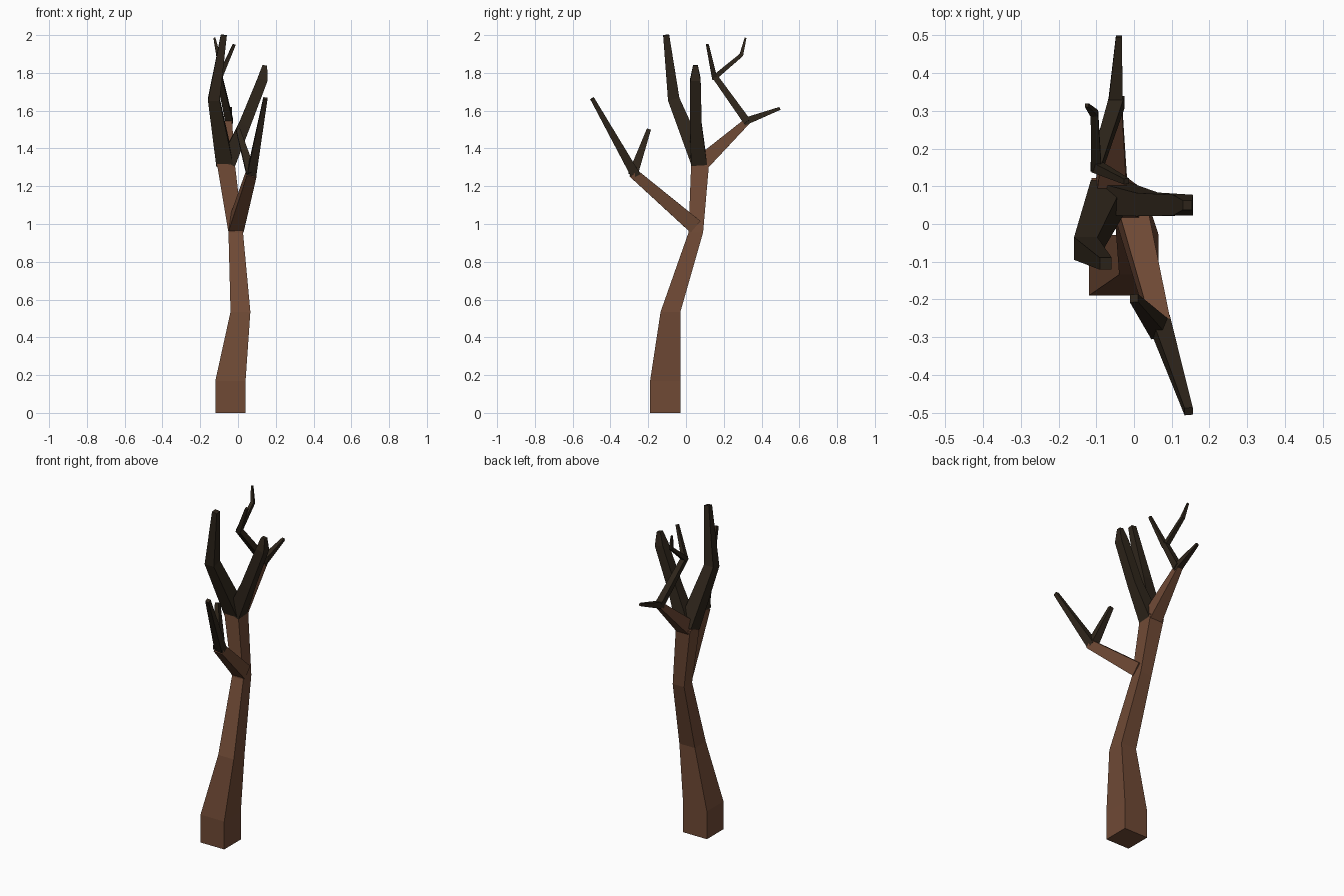
import bpy, bmesh
from mathutils import Vector

if "Cube" in bpy.data.objects:
    bpy.data.objects.remove(bpy.data.objects["Cube"])


def material(name, color):
    m = bpy.data.materials.new(name)
    m.diffuse_color = (*color, 1)
    m.use_nodes = True
    m.node_tree.nodes["Principled BSDF"].inputs["Base Color"].default_value = m.diffuse_color
    return m


BARK = material("bark", (0.16, 0.068, 0.036))
DARK = material("dark_bark", (0.028, 0.019, 0.011))


def limb(name, nodes, mat, flat=False):
    """Four-sided tapering tube through nodes (x, y, z, width)."""
    pts = [Vector(n[:3]) for n in nodes]
    bm = bmesh.new()
    rings = []
    for i, p in enumerate(pts):
        t = Vector((0, 0, 1))
        if not flat:
            a = (p - pts[i - 1]).normalized() if i else Vector()
            b = (pts[i + 1] - p).normalized() if i < len(pts) - 1 else Vector()
            t = (a + b).normalized()
        u = Vector((1, 0, 0))
        u = (u - t * t.dot(u)).normalized()
        v = t.cross(u)
        r = nodes[i][3] / 2
        rings.append([bm.verts.new(p + u * sx * r + v * sy * r)
                      for sx, sy in ((-1, -1), (1, -1), (1, 1), (-1, 1))])
    for lo, hi in zip(rings, rings[1:]):
        for k in range(4):
            j = (k + 1) % 4
            bm.faces.new((lo[k], lo[j], hi[j], hi[k]))
    bm.faces.new(rings[0][::-1])
    bm.faces.new(rings[-1])
    bmesh.ops.recalc_face_normals(bm, faces=bm.faces)
    me = bpy.data.meshes.new(name)
    bm.to_mesh(me)
    bm.free()
    me.materials.append(mat)
    ob = bpy.data.objects.new(name, me)
    bpy.context.collection.objects.link(ob)
    return ob


# Trunk, square rings kept level
limb("trunk", [(-0.04, -0.11, 0, 0.16), (-0.04, -0.11, 0.17, 0.16),
               (0.013, -0.082, 0.535, 0.105), (-0.012, 0.052, 0.955, 0.077),
               (-0.065, 0.075, 1.325, 0.095)], BARK, flat=True)

# Low front branch and its two twigs
limb("front_branch", [(-0.01, 0.045, 0.99, 0.08), (0.072, -0.28, 1.27, 0.052)], BARK)
limb("front_long_twig", [(0.07, -0.265, 1.255, 0.05), (0.145, -0.497, 1.665, 0.022)], DARK)
limb("front_short_twig", [(0.07, -0.28, 1.265, 0.05), (0.0, -0.197, 1.5, 0.022)], DARK)

# Rear branch with its twigs
limb("rear_branch", [(-0.06, 0.08, 1.32, 0.085), (-0.05, 0.325, 1.545, 0.035)], BARK)
limb("rear_twig", [(-0.05, 0.305, 1.54, 0.04), (-0.04, 0.497, 1.612, 0.016)], DARK)
limb("rear_upper_branch", [(-0.045, 0.325, 1.54, 0.04), (-0.1, 0.15, 1.785, 0.03)], DARK)
limb("rear_upper_twig", [(-0.1, 0.152, 1.77, 0.028), (-0.02, 0.113, 1.95, 0.015)], DARK)
limb("rear_crooked_twig", [(-0.1, 0.15, 1.775, 0.027), (-0.105, 0.293, 1.895, 0.02),
                           (-0.125, 0.315, 1.985, 0.01)], DARK)

# Two thick upper forks
limb("left_fork", [(-0.07, 0.072, 1.325, 0.09), (-0.128, -0.065, 1.66, 0.062),
                   (-0.075, -0.105, 2.0, 0.032)], DARK)
limb("right_fork", [(-0.055, 0.068, 1.325, 0.085), (0.035, 0.052, 1.525, 0.062),
                    (0.13, 0.05, 1.765, 0.055), (0.142, 0.05, 1.84, 0.025)], DARK)
